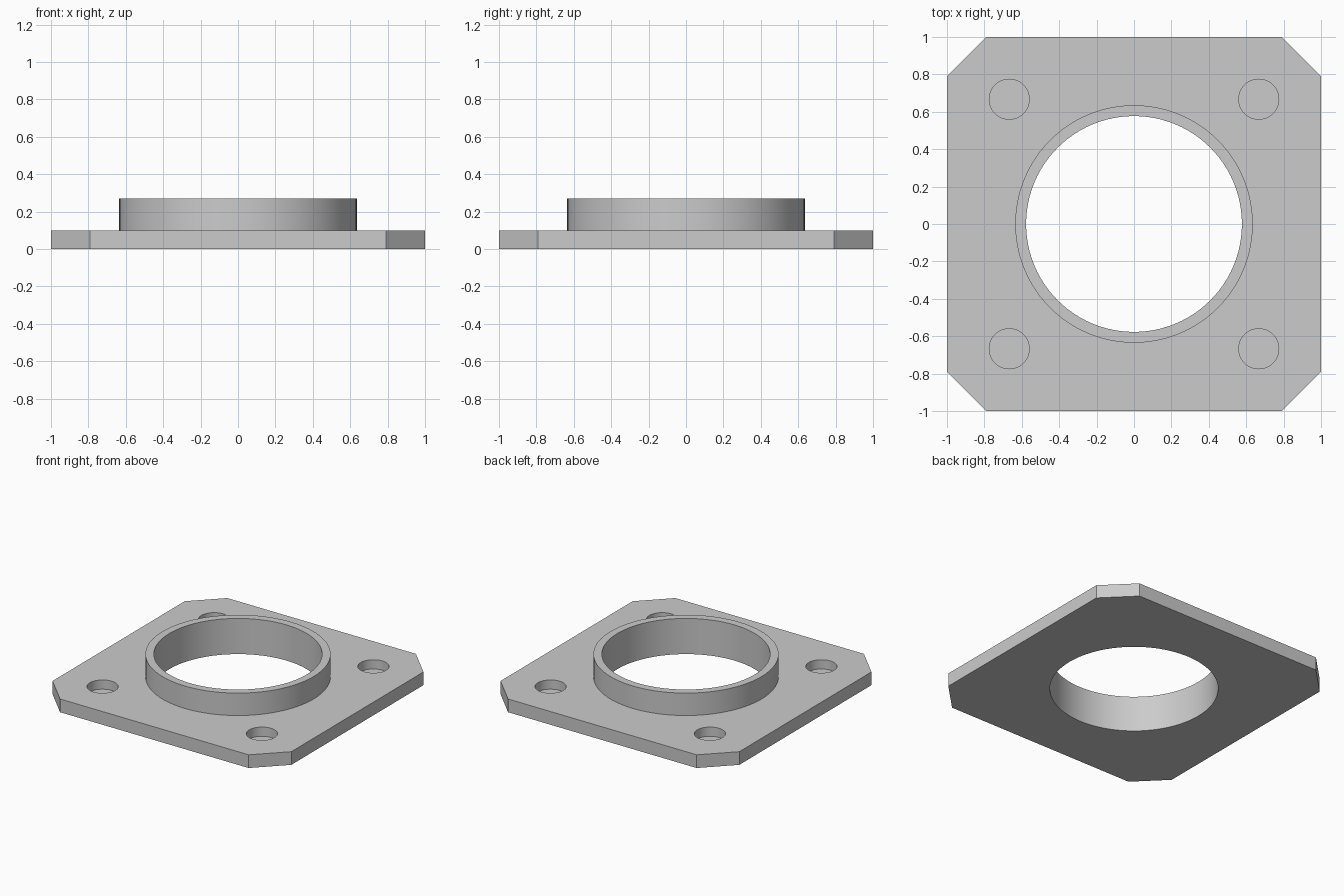
import bpy
import bmesh
from math import radians

if "Cube" in bpy.data.objects:
    bpy.data.objects.remove(bpy.data.objects["Cube"], do_unlink=True)

PLATE_TOP, COLLAR_TOP, POCKET_FLOOR = 0.1, 0.27, 0.03
COLLAR_RADIUS, BORE_RADIUS = 0.635, 0.577
POCKET_RADIUS, POCKET_OFFSET = 0.107, 0.667
HALF, CHAMFER = 1.0, 0.21

grey = bpy.data.materials.new("light grey")
grey.use_nodes = True
colour = (0.6, 0.6, 0.6, 1)
grey.diffuse_color = colour
grey.node_tree.nodes["Principled BSDF"].inputs["Base Color"].default_value = colour


def cylinder(name, radius, bottom, top, x=0, y=0, sides=96):
    bpy.ops.mesh.primitive_cylinder_add(
        vertices=sides, radius=radius, depth=top - bottom,
        location=(x, y, (bottom + top) / 2))
    obj = bpy.context.object
    obj.name = name
    obj.data.materials.append(grey)
    return obj


def combine(body, tool, operation):
    """Apply a boolean to the body and discard the tool."""
    tool.hide_render = True
    mod = body.modifiers.new(tool.name, 'BOOLEAN')
    mod.operation, mod.solver, mod.object = operation, 'EXACT', tool
    bpy.context.view_layer.objects.active = body
    bpy.ops.object.modifier_apply(modifier=mod.name)
    bpy.data.objects.remove(tool, do_unlink=True)


# Square plate with chamfered corners
bm = bmesh.new()
bmesh.ops.create_cube(bm, size=1)
for v in bm.verts:
    v.co = (v.co.x * 2 * HALF, v.co.y * 2 * HALF, (v.co.z + 0.5) * PLATE_TOP)
corners = [e for e in bm.edges if abs(e.verts[0].co.z - e.verts[1].co.z) > 0.01]
bmesh.ops.bevel(bm, geom=corners, offset=CHAMFER, offset_type='OFFSET',
                segments=1, affect='EDGES')
mesh = bpy.data.meshes.new("flange_plate")
bm.to_mesh(mesh)
bm.free()
mesh.materials.append(grey)
flange = bpy.data.objects.new("flange_plate", mesh)
bpy.context.collection.objects.link(flange)

# Raised collar and the bore through it
combine(flange, cylinder("collar", COLLAR_RADIUS, PLATE_TOP / 2, COLLAR_TOP), 'UNION')
combine(flange, cylinder("bore_cutter", BORE_RADIUS, -0.2, 0.5), 'DIFFERENCE')

# Four blind pockets, one near each corner
for sx in (-1, 1):
    for sy in (-1, 1):
        pocket = cylinder("pocket_cutter", POCKET_RADIUS, POCKET_FLOOR, 0.2,
                          sx * POCKET_OFFSET, sy * POCKET_OFFSET, sides=48)
        combine(flange, pocket, 'DIFFERENCE')

# Smooth round walls, crisp rims
bpy.ops.object.select_all(action='DESELECT')
flange.select_set(True)
bpy.context.view_layer.objects.active = flange
bpy.ops.object.shade_smooth_by_angle(angle=radians(30))
